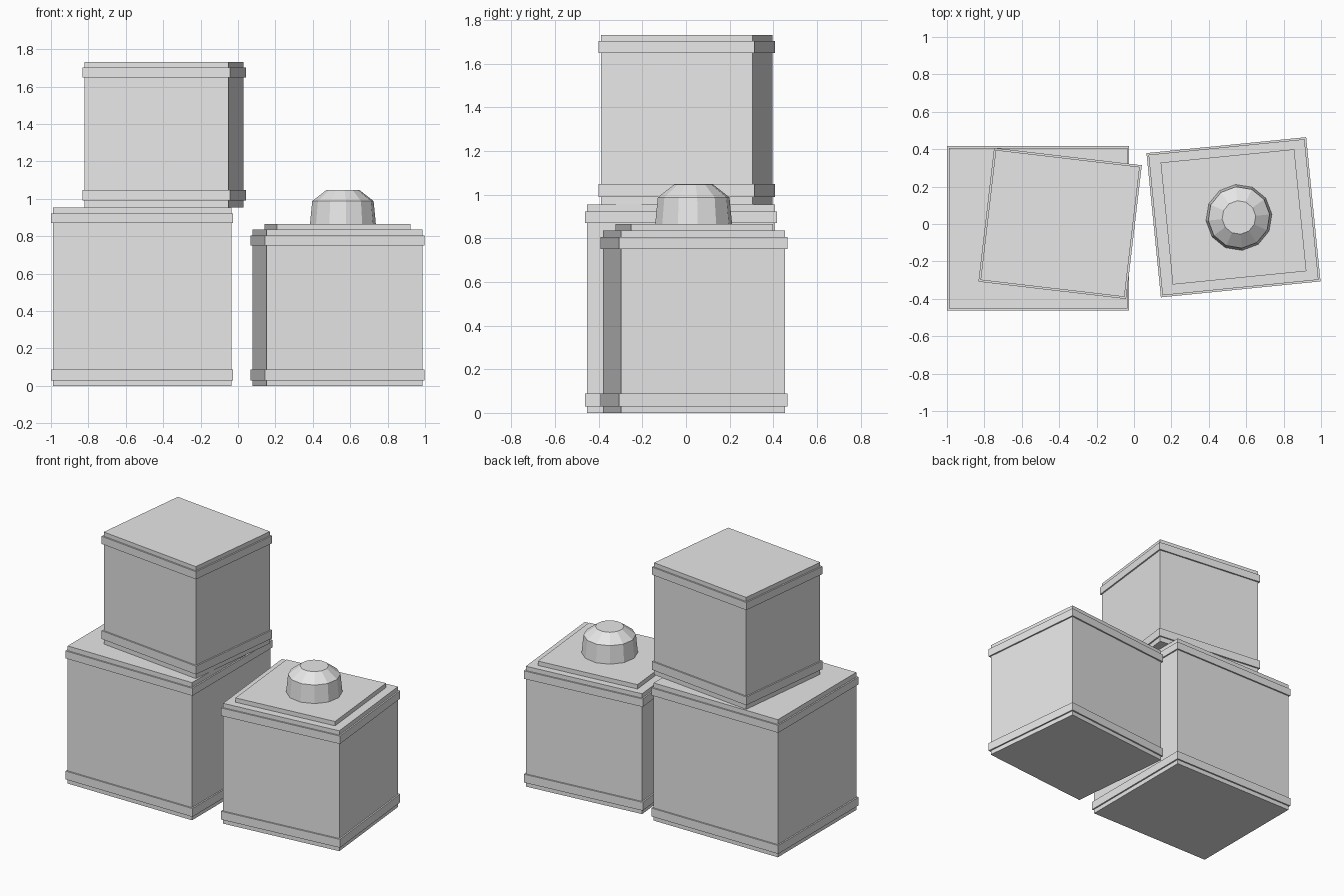
import bpy
import math

cube = bpy.data.objects.get("Cube")
if cube:
    bpy.data.objects.remove(cube, do_unlink=True)

# One plain grey for everything
grey = bpy.data.materials.new("light grey")
grey.use_nodes = True
COLOUR = (0.8, 0.8, 0.8, 1)
grey.diffuse_color = COLOUR
grey.node_tree.nodes["Principled BSDF"].inputs["Base Color"].default_value = COLOUR


def finish(name, angle):
    ob = bpy.context.object
    ob.name = name
    ob.rotation_euler.z = math.radians(angle)
    ob.data.materials.append(grey)
    return ob


def box(name, centre, size, z0, z1, angle):
    bpy.ops.mesh.primitive_cube_add(size=1, location=(*centre, (z0 + z1) / 2))
    ob = finish(name, angle)
    ob.scale = (*size, z1 - z0)
    return ob


def frustum(name, centre, r0, r1, z0, z1, angle):
    bpy.ops.mesh.primitive_cone_add(vertices=12, radius1=r0, radius2=r1,
                                    depth=z1 - z0, location=(*centre, (z0 + z1) / 2))
    return finish(name, angle)


# Crate: a plain body with two slightly wider bands around it
def crate(name, centre, size, z0, z1, low, high, angle):
    body = [s - 0.02 for s in size]
    box(name + "_body", centre, body, z0, z1, angle)
    box(name + "_lower_band", centre, size, *low, angle)
    box(name + "_upper_band", centre, size, *high, angle)


crate("large_crate", (-0.513, -0.023), (0.974, 0.88), 0, 0.955,
      (0.03, 0.088), (0.87, 0.922), 0)
crate("stacked_crate", (-0.395, 0.003), (0.795, 0.72), 0.955, 1.732,
      (0.99, 1.048), (1.65, 1.703), -6.7)
crate("small_crate", (0.532, 0.036), (0.858, 0.775), 0, 0.835,
      (0.03, 0.088), (0.75, 0.805), 5.7)

# Raised lid and faceted knob on the small crate
box("lid_panel", (0.532, 0.038), (0.718, 0.655), 0.835, 0.865, 5.7)
KNOB = (0.561, 0.035)
frustum("knob_base", KNOB, 0.177, 0.165, 0.865, 0.988, 5.7)
frustum("knob_top", KNOB, 0.165, 0.09, 0.988, 1.046, 5.7)
